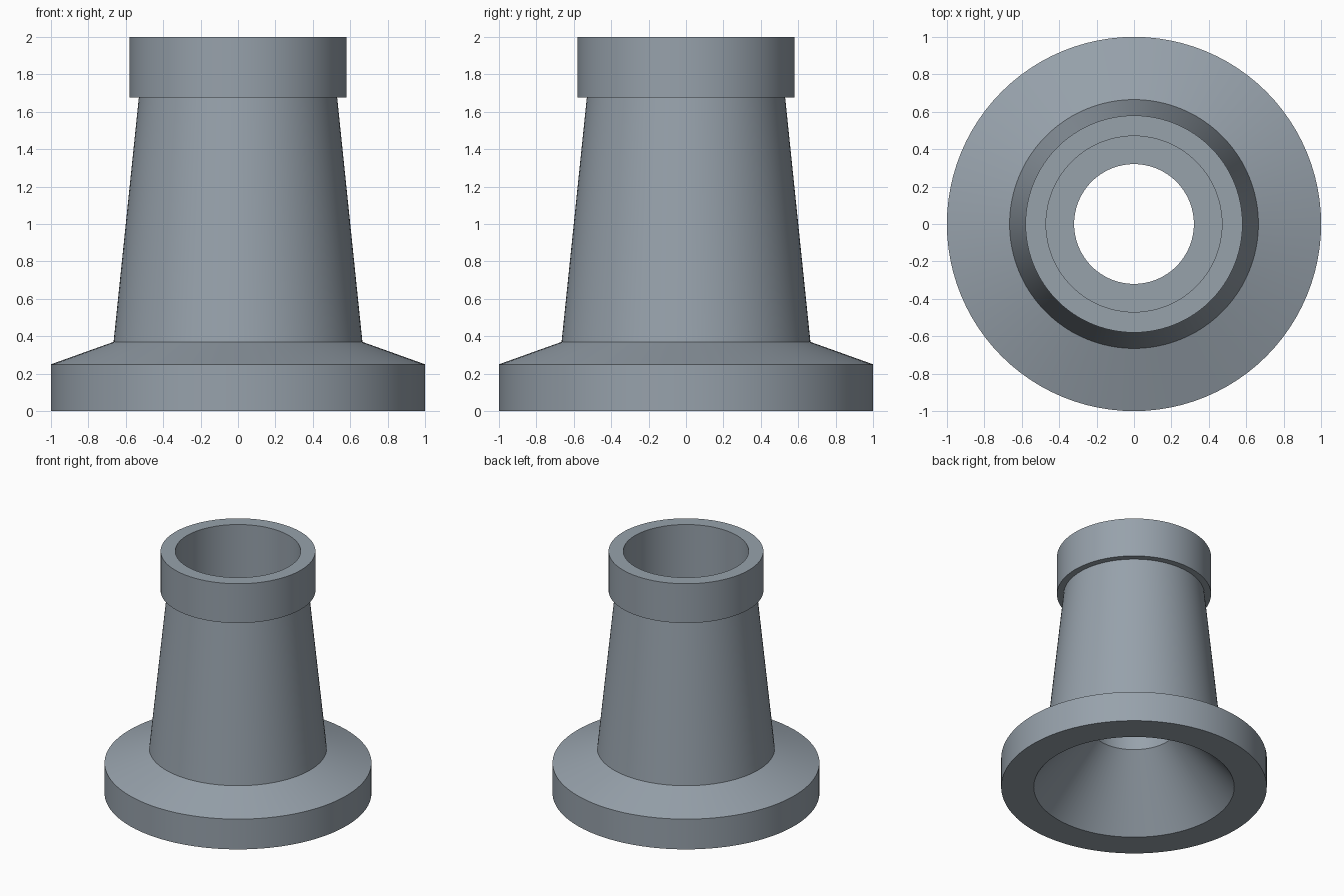
import bpy, bmesh, math

if "Cube" in bpy.data.objects:
    bpy.data.objects.remove(bpy.data.objects["Cube"])

SIDES = 96

# One flat grey-blue material
grey = bpy.data.materials.new("steel grey")
grey.diffuse_color = (0.31, 0.36, 0.41, 1)
grey.use_nodes = True
grey.node_tree.nodes["Principled BSDF"].inputs["Base Color"].default_value = grey.diffuse_color

# Closed cross-section (radius, height), outside going up, then inside going down
profile = [
    (1.0, 0.0), (1.0, 0.25),        # base flange
    (0.665, 0.37), (0.53, 1.675),   # sloped shoulder and tapered body
    (0.58, 1.675), (0.58, 2.0),     # collar
    (0.47, 2.0), (0.47, 1.0),       # upper socket
    (0.32, 1.0), (0.32, 0.51),      # ledge and narrow bore
    (0.755, 0.0),                   # flared underside
]

# Revolve the section around z
bm = bmesh.new()
rings = []
for i in range(SIDES):
    a = 2 * math.pi * i / SIDES
    rings.append([bm.verts.new((r * math.cos(a), r * math.sin(a), z)) for r, z in profile])
n = len(profile)
for i in range(SIDES):
    p, q = rings[i], rings[(i + 1) % SIDES]
    for j in range(n):
        k = (j + 1) % n
        bm.faces.new((p[j], q[j], q[k], p[k]))
bmesh.ops.recalc_face_normals(bm, faces=bm.faces)

mesh = bpy.data.meshes.new("flanged_nozzle")
bm.to_mesh(mesh)
bm.free()
mesh.materials.append(grey)
nozzle = bpy.data.objects.new("flanged_nozzle", mesh)
bpy.context.collection.objects.link(nozzle)

# Smooth round walls, sharp rims
bpy.context.view_layer.objects.active = nozzle
nozzle.select_set(True)
bpy.ops.object.shade_smooth_by_angle(angle=math.radians(15))
